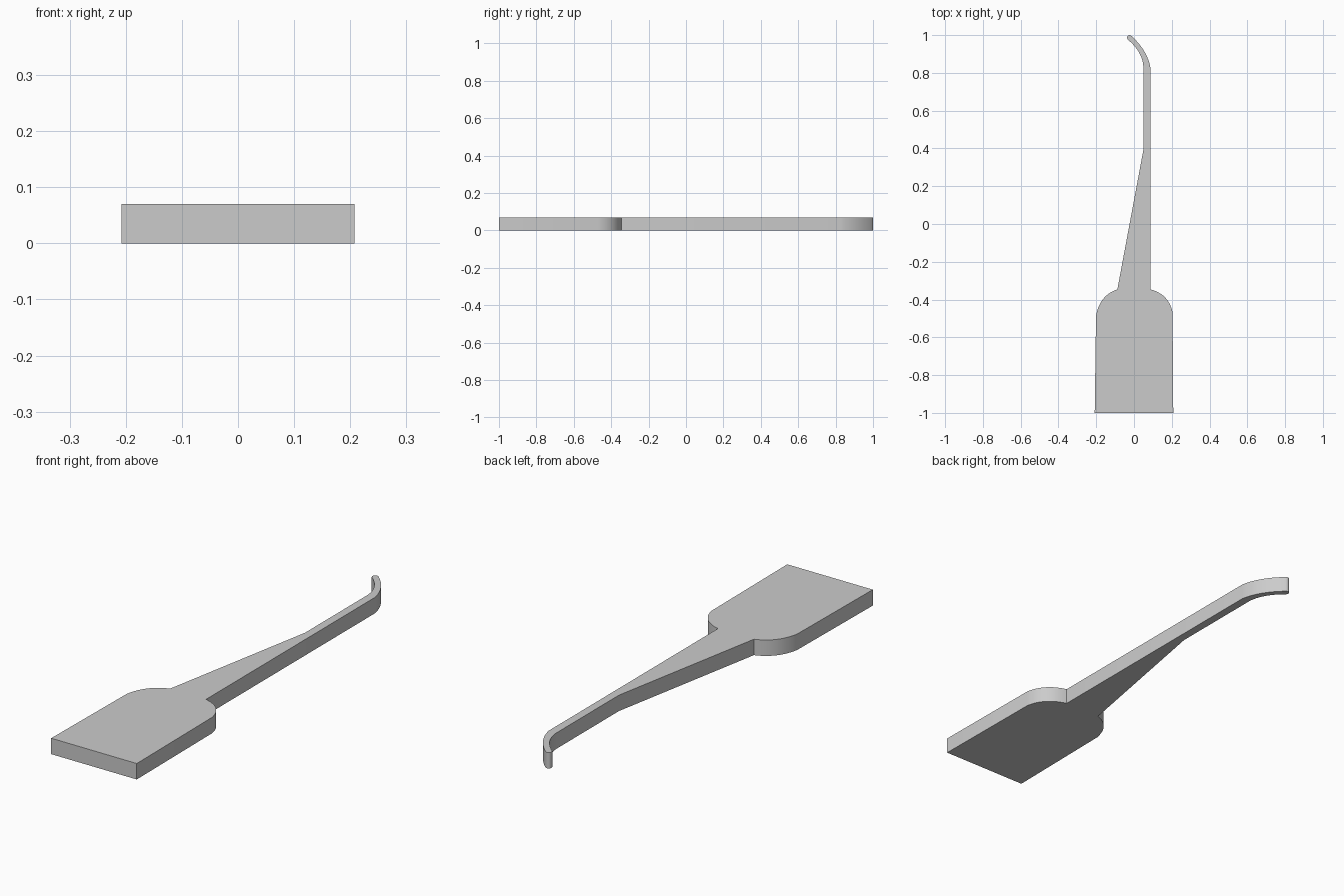
import bpy, bmesh, math
from mathutils import Vector

if "Cube" in bpy.data.objects:
    bpy.data.objects.remove(bpy.data.objects["Cube"], do_unlink=True)

THICKNESS = 0.07


def curve(start, control, end, steps=12):
    """Quadratic arc from start to end, pulled towards control."""
    a, b, c = Vector(start), Vector(control), Vector(end)
    return [a * (1 - t) ** 2 + b * 2 * t * (1 - t) + c * t * t
            for t in (i / steps for i in range(steps + 1))]


def round_tip(centre, radius, first, last, steps=6):
    """Points of a circular arc, angles in degrees."""
    return [Vector(centre) + radius * Vector((math.cos(math.radians(a)), math.sin(math.radians(a))))
            for a in (first + (last - first) * i / steps for i in range(steps + 1))]


# Outline, anticlockwise from the front edge of the blade
outline = [Vector((-0.208, -1)), Vector((0.208, -1))]
outline += curve((0.204, -0.468), (0.185, -0.372), (0.087, -0.346))      # left shoulder
outline += curve((0.087, 0.828), (0.07, 0.92), (-0.014, 0.996))          # outside of hook
outline += round_tip((-0.024, 0.987), 0.013, 65, 215)                    # hook tip
outline += curve((-0.034, 0.977), (0.046, 0.912), (0.05, 0.828))         # inside of hook
outline += [Vector((0.05, 0.394))]                                       # start of taper
outline += curve((-0.088, -0.346), (-0.18, -0.376), (-0.201, -0.484))    # right shoulder

# Extrude the outline into a flat plate
bm = bmesh.new()
base = bm.faces.new([bm.verts.new((p.x, p.y, 0)) for p in outline])
top = bmesh.ops.extrude_face_region(bm, geom=[base], use_keep_orig=True)
bmesh.ops.translate(bm, vec=(0, 0, THICKNESS),
                    verts=[g for g in top["geom"] if isinstance(g, bmesh.types.BMVert)])
bmesh.ops.recalc_face_normals(bm, faces=bm.faces[:])
mesh = bpy.data.meshes.new("hooked_spatula")
bm.to_mesh(mesh)
bm.free()

spatula = bpy.data.objects.new("hooked_spatula", mesh)
bpy.context.collection.objects.link(spatula)

# Plain grey
grey = bpy.data.materials.new("plain_grey")
grey.use_nodes = True
colour = (0.6, 0.6, 0.6, 1)
grey.diffuse_color = colour
grey.node_tree.nodes["Principled BSDF"].inputs["Base Color"].default_value = colour
mesh.materials.append(grey)

# Smooth arcs, sharp corners
bpy.ops.object.select_all(action="DESELECT")
spatula.select_set(True)
bpy.context.view_layer.objects.active = spatula
bpy.ops.object.shade_smooth_by_angle(angle=math.radians(30))
